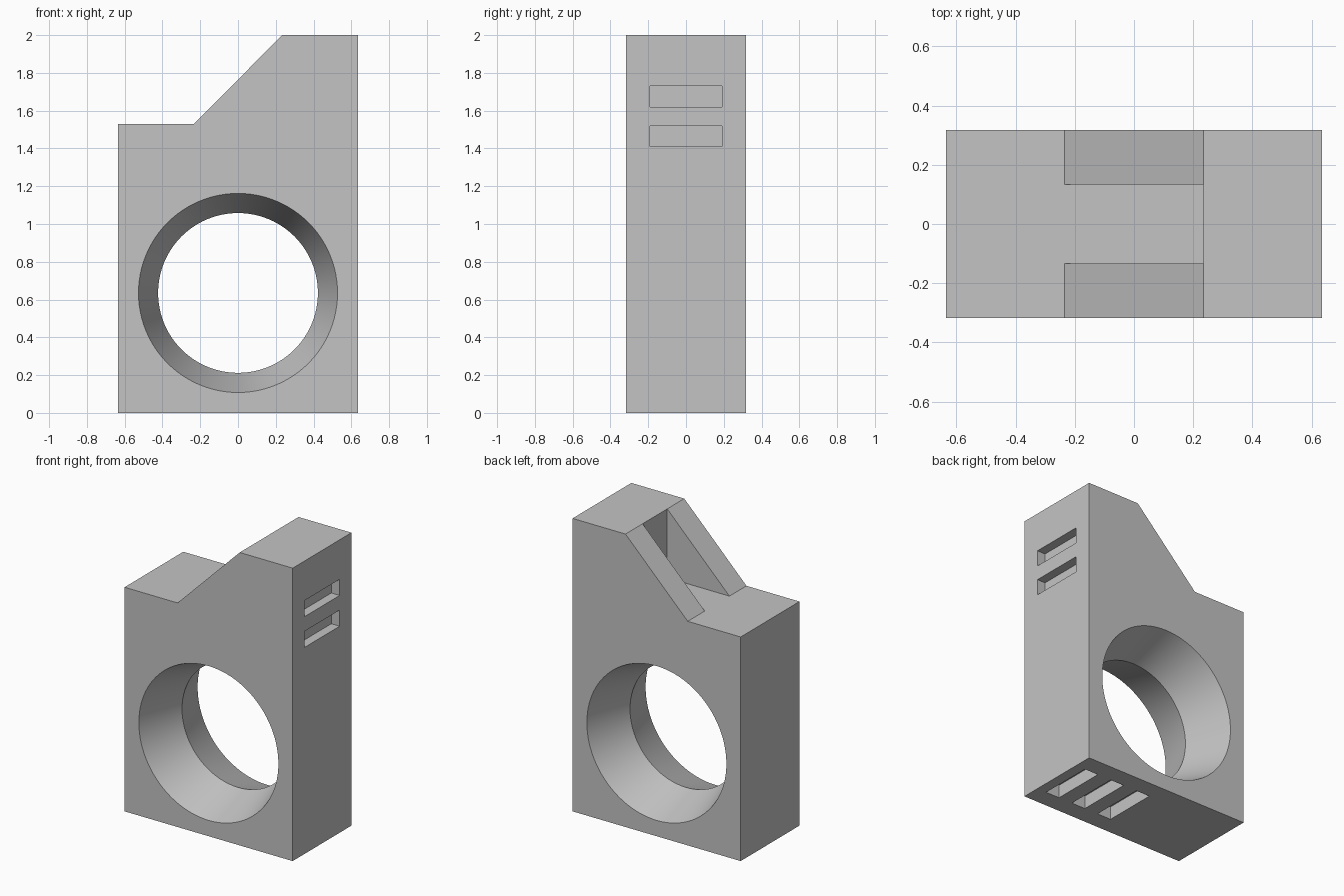
import bpy, bmesh, math

old = bpy.data.objects.get("Cube")
if old:
    bpy.data.objects.remove(old, do_unlink=True)

HALF_W, HALF_D, HEIGHT = 0.635, 0.317, 2.0
SHELF_Z, SLOPE_X = 1.53, 0.235
HOLE_Z, RIM_R, THROAT_R = 0.635, 0.527, 0.423

grey = bpy.data.materials.new("grey plastic")
grey.use_nodes = True
colour = (0.55, 0.55, 0.55, 1)
grey.diffuse_color = colour
grey.node_tree.nodes["Principled BSDF"].inputs["Base Color"].default_value = colour


def make_object(name, bm):
    bmesh.ops.recalc_face_normals(bm, faces=bm.faces)
    mesh = bpy.data.meshes.new(name)
    bm.to_mesh(mesh)
    bm.free()
    mesh.materials.append(grey)
    obj = bpy.data.objects.new(name, mesh)
    bpy.context.collection.objects.link(obj)
    return obj


def prism(name, outline, y0, y1):
    """Extrude an outline in the xz plane along y."""
    bm = bmesh.new()
    face = bm.faces.new([bm.verts.new((x, y0, z)) for x, z in outline])
    ext = bmesh.ops.extrude_face_region(bm, geom=[face])
    verts = [v for v in ext["geom"] if isinstance(v, bmesh.types.BMVert)]
    bmesh.ops.translate(bm, verts=verts, vec=(0, y1 - y0, 0))
    return make_object(name, bm)


def box(name, x0, x1, half_y, z0, z1):
    return prism(name, [(x0, z0), (x1, z0), (x1, z1), (x0, z1)], -half_y, half_y)


def hole_cutter(name, segments=96):
    """Hourglass solid: narrow at the middle, wide beyond both faces."""
    bm = bmesh.new()
    over = 0.05
    wide = RIM_R + (RIM_R - THROAT_R) * over / HALF_D
    rings = []
    for y, r in ((-HALF_D - over, wide), (0, THROAT_R), (HALF_D + over, wide)):
        rings.append([bm.verts.new((r * math.cos(a), y, HOLE_Z + r * math.sin(a)))
                      for a in (math.tau * i / segments for i in range(segments))])
    for low, high in zip(rings, rings[1:]):
        for i in range(segments):
            j = (i + 1) % segments
            bm.faces.new((low[i], low[j], high[j], high[i]))
    bm.faces.new(rings[0])
    bm.faces.new(rings[-1])
    return make_object(name, bm)


def cut(body, cutter):
    mod = body.modifiers.new("cut", 'BOOLEAN')
    mod.operation = 'DIFFERENCE'
    mod.solver = 'EXACT'
    mod.object = cutter
    bpy.context.view_layer.objects.active = body
    bpy.ops.object.modifier_apply(modifier=mod.name)
    bpy.data.objects.remove(cutter, do_unlink=True)


# Block with a low shelf and a slope up to the tall side
outline = [(-HALF_W, 0), (HALF_W, 0), (HALF_W, HEIGHT), (SLOPE_X, HEIGHT),
           (-SLOPE_X, SHELF_Z), (-HALF_W, SHELF_Z)]
body = prism("bracket_body", outline, -HALF_D, HALF_D)

# Round opening, flared towards both faces
cut(body, hole_cutter("hole_cutter"))

# Gap between the two sloping ribs
cut(body, box("rib_gap_cutter", -SLOPE_X, SLOPE_X, 0.133, SHELF_Z, HEIGHT + 0.1))

# Two slots in the tall side
for z in (1.465, 1.675):
    cut(body, box("side_slot_cutter", HALF_W - 0.063, HALF_W + 0.1, 0.19, z - 0.055, z + 0.055))

# Three slots in the underside
for x in (0.51, 0.298, 0.087):
    cut(body, box("base_slot_cutter", x - 0.053, x + 0.053, 0.19, -0.1, 0.09))

bpy.ops.object.select_all(action='DESELECT')
body.select_set(True)
bpy.context.view_layer.objects.active = body
bpy.ops.object.shade_smooth_by_angle(angle=math.radians(20))
